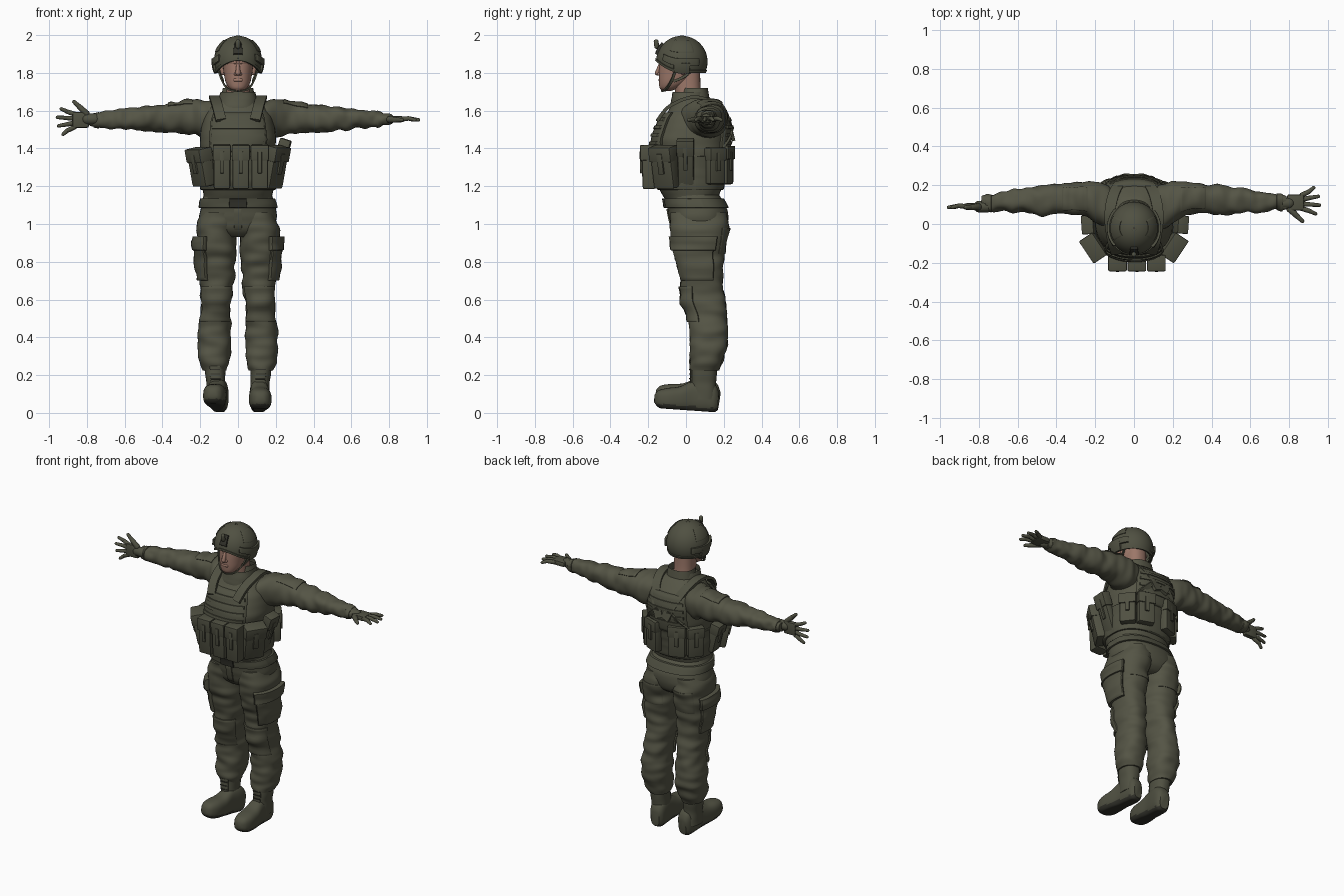
import bpy, bmesh
from math import sin, cos, radians, copysign, pi
from mathutils import Vector, Matrix, noise

cube = bpy.data.objects.get("Cube")
if cube:
    bpy.data.objects.remove(cube)


def material(name, *rgb):
    m = bpy.data.materials.new(name)
    m.use_nodes = True
    m.diffuse_color = (*rgb, 1)
    bsdf = m.node_tree.nodes["Principled BSDF"]
    bsdf.inputs["Base Color"].default_value = (*rgb, 1)
    bsdf.inputs["Roughness"].default_value = 0.85
    return m


CLOTH = material("olive cloth", .09, .09, .06)
GEAR = material("olive gear", .08, .081, .054)
DARK = material("dark rubber", .032, .032, .024)
SKIN = material("skin", .33, .185, .14)


def finish(name, bm, *mats, angle=45):
    bmesh.ops.recalc_face_normals(bm, faces=bm.faces[:])
    mesh = bpy.data.meshes.new(name)
    bm.to_mesh(mesh)
    bm.free()
    obj = bpy.data.objects.new(name, mesh)
    bpy.context.collection.objects.link(obj)
    for m in mats:
        mesh.materials.append(m)
    bpy.ops.object.select_all(action='DESELECT')
    obj.select_set(True)
    bpy.context.view_layer.objects.active = obj
    bpy.ops.object.shade_smooth_by_angle(angle=radians(angle))
    return obj


def section(rings, t):
    """Smoothly interpolate (position, centre a, centre b, radius a, radius b)."""
    last = len(rings) - 1
    i = 0
    while i < last - 1 and rings[i + 1][0] <= t:
        i += 1
    h = rings[i + 1][0] - rings[i][0]
    f = (t - rings[i][0]) / h

    def slope(j, k):
        lo, hi = rings[max(j - 1, 0)], rings[min(j + 1, last)]
        return (hi[k] - lo[k]) / (hi[0] - lo[0])
    out = []
    for k in range(1, 5):
        p, q = rings[i][k], rings[i + 1][k]
        g = 1 - f
        out.append(p * g * g * (1 + 2 * f) + q * f * f * (3 - 2 * f)
                   + h * f * g * (g * slope(i, k) - f * slope(i + 1, k)))
    return out


def surface(rings, axis='z', side=1, fold=0.0, power=.85):
    def at(t, ang, off=0.0):
        a, b, ra, rb = section(rings, t)
        c, s = (copysign(abs(v) ** power, v) for v in (cos(ang), sin(ang)))
        if fold:
            off += fold * noise.noise(Vector((c * .8 + side, s * .8, t * 20)))
        u, v = a + (ra + off) * c, b + (rb + off) * s
        x, y, z = {'z': (u, v, t), 'x': (t, u, v), 'y': (u, t, v)}[axis]
        return Vector((x * side, y, z))
    at.span = rings[0][0], rings[-1][0]
    return at


def grid(bm, rows, wrap):
    vs = [[bm.verts.new(p) for p in row] for row in rows]
    n = len(vs[0])
    for r, q in zip(vs, vs[1:]):
        for j in range(n if wrap else n - 1):
            k = (j + 1) % n
            bm.faces.new((r[j], r[k], q[k], q[j]))
    return vs


def tube(name, mat, at, steps=40, n=36, caps=True):
    bm = bmesh.new()
    t0, t1 = at.span
    vs = grid(bm, [[at(t0 + (t1 - t0) * i / steps, 2 * pi * j / n) for j in range(n)]
                   for i in range(steps + 1)], True)
    if caps:
        bm.faces.new(vs[0])
        bm.faces.new(vs[-1])
    return finish(name, bm, mat)


def patch(name, mat, at, t0, t1, a0, a1, off, n=12):
    """Raised panel that follows a surface; angles in degrees."""
    k = [0, 0, .03] + [i / n for i in range(1, n)] + [.97, 1, 1]
    def lift(i):
        return (-.006, off * .7)[i] if i < 2 else off
    m = len(k) - 1
    rows = [[at(t0 + (t1 - t0) * f, radians(a0 + (a1 - a0) * g),
                min(lift(i), lift(m - i), lift(j), lift(m - j)))
             for j, g in enumerate(k)] for i, f in enumerate(k)]
    bm = bmesh.new()
    grid(bm, rows, False)
    return finish(name, bm, mat)


def add_box(bm, size, matrix, bevel=.01):
    part = bmesh.new()
    bmesh.ops.create_cube(part, size=1, matrix=Matrix.Diagonal((*size, 1)))
    bmesh.ops.bevel(part, geom=part.edges[:], offset=bevel, segments=2, profile=.6, affect='EDGES')
    part.transform(matrix)
    tmp = bpy.data.meshes.new("tmp")
    part.to_mesh(tmp)
    bm.from_mesh(tmp)
    bpy.data.meshes.remove(tmp)
    part.free()


def add_capsule(bm, p, q, r0, r1):
    p, q = Vector(p), Vector(q)
    d = q - p
    new = bmesh.ops.create_uvsphere(bm, u_segments=12, v_segments=9, radius=1)["verts"]
    turn = d.to_track_quat('Z', 'Y').to_matrix()
    for v in new:
        r, base = (r1, q) if v.co.z > 0 else (r0, p)
        v.co = base + turn @ (v.co * r)


def ribbon(name, mat, pts, width, thick=.012, lateral=(1, 0, 0)):
    """Flat strap swept through a few points."""
    pts = [Vector(p) for p in pts]
    path = []
    for i in range(len(pts) - 1):
        a, b = pts[max(i - 1, 0)], pts[min(i + 2, len(pts) - 1)]
        for f in [j / 8 for j in range(8)] + ([1] if i == len(pts) - 2 else []):
            m0, m1 = (pts[i + 1] - a) / 2, (b - pts[i]) / 2
            g = 1 - f
            path.append(pts[i] * g * g * (1 + 2 * f) + pts[i + 1] * f * f * (3 - 2 * f)
                        + f * g * (g * m0 - f * m1))
    rows = []
    for i, p in enumerate(path):
        tan = (path[min(i + 1, len(path) - 1)] - path[max(i - 1, 0)]).normalized()
        up = Vector(lateral).cross(tan).normalized()
        lat = tan.cross(up) * width / 2
        up *= thick / 2
        rows.append([p - lat - up, p + lat - up, p + lat + up, p - lat + up])
    bm = bmesh.new()
    vs = grid(bm, rows, True)
    bm.faces.new(vs[0])
    bm.faces.new(vs[-1])
    return finish(name, bm, mat)


# Torso, hips and collar
torso = surface([(1.13, 0, .03, .178, .14), (1.2, 0, .02, .19, .17), (1.32, 0, .02, .195, .185),
                 (1.45, 0, .03, .2, .195), (1.55, 0, .045, .185, .175), (1.62, 0, .05, .15, .13),
                 (1.67, 0, .03, .095, .095)], fold=.006)
tube("torso", CLOTH, torso)
hips = surface([(.93, 0, .07, .1, .1), (.96, 0, .07, .17, .135), (1.02, 0, .068, .205, .155),
                (1.08, 0, .06, .2, .158), (1.16, 0, .03, .18, .142)], fold=.005)
tube("hips", CLOTH, hips, 20)
patch("belt", GEAR, hips, 1.085, 1.135, 0, 360, .012, 40)
patch("belt_buckle", DARK, hips, 1.085, 1.135, -100, -80, .02, 4)
patch("fly", CLOTH, hips, .97, 1.08, -94, -86, .006, 4)
tube("collar", CLOTH, surface([(1.6, 0, .03, .115, .115), (1.66, 0, .02, .1, .1),
                               (1.7, 0, .02, .092, .092)], fold=.006), 12, caps=False)
tube("collar_rim", CLOTH, surface([(1.66, 0, .045, .092, .08), (1.72, 0, .045, .08, .07)]), 6, caps=False)

# Head and face
tube("neck", SKIN, surface([(1.6, 0, .025, .068, .07), (1.7, 0, .01, .062, .068), (1.82, 0, 0, .062, .075)]), 10)
tube("head", SKIN, surface([(1.705, 0, -.1, .02, .022), (1.715, 0, -.092, .042, .045),
                            (1.745, 0, -.068, .063, .075), (1.79, 0, -.045, .074, .099),
                            (1.84, 0, -.036, .08, .105), (1.9, 0, -.03, .085, .105)], power=.92), 20)
bm = bmesh.new()
add_capsule(bm, (0, -.138, 1.84), (0, -.151, 1.8), .009, .014)
add_capsule(bm, (-.016, -.138, 1.762), (.016, -.138, 1.762), .009, .009)
add_capsule(bm, (0, -.115, 1.72), (0, -.118, 1.726), .02, .02)
for s in (-1, 1):
    add_capsule(bm, (s * .015, -.134, 1.856), (s * .052, -.112, 1.856), .01, .01)
    add_capsule(bm, (s * .01, -.144, 1.794), (s * .012, -.142, 1.794), .009, .009)
    add_capsule(bm, (s * .08, -.015, 1.8), (s * .086, -.008, 1.84), .012, .018)
finish("face_features", bm, SKIN)

# Helmet shell: lower at the sides and nape, higher over the brow
def shell(f, ang, off=0):
    front = max(0, -sin(ang)) ** 2
    th = f * radians(116 - 28 * front)
    return Vector((sin(th) * cos(ang) * (.128 + off), -.022 + sin(th) * sin(ang) * (.136 + off),
                   1.86 + cos(th) * (.136 + off)))
shell.span = (.02, 1)
helmet = tube("helmet", GEAR, shell, 20, 40, caps=False)
solid = helmet.modifiers.new("thickness", 'SOLIDIFY')
solid.thickness = .012
solid.offset = -1
patch("helmet_crown", GEAR, shell, .01, .06, 0, 360, .001, 20)
patch("helmet_rim", GEAR, shell, .94, 1, 0, 360, .005, 40)
patch("helmet_mount", DARK, shell, .52, .84, -101, -79, .012, 5)
bm = bmesh.new()
add_capsule(bm, (0, -.155, 1.94), (0, -.158, 1.965), .013, .013)
finish("mount_clip", bm, GEAR)
for s, label in ((1, "left"), (-1, "right")):
    mid = 0 if s > 0 else 180
    patch(label + "_helmet_rail", GEAR, shell, .72, .86, mid - 45, mid + 40, .012)
    patch(label + "_ear_guard", GEAR, shell, .8, 1, mid - 18, mid + 18, .012)
    patch(label + "_crown_pad", GEAR, shell, .3, .6, mid - 30, mid + 30, .004)
    ribbon(label + "_chin_strap", GEAR, [(s * .108, -.05, 1.83), (s * .085, -.075, 1.76),
           (s * .052, -.105, 1.715), (0, -.125, 1.703)], .014, .008, (0, 1, .3))
    ribbon(label + "_nape_strap", GEAR, [(s * .1, .04, 1.82), (s * .088, -.01, 1.78),
           (s * .078, -.065, 1.755)], .014, .008, (0, 0, 1))

# Vest panels and webbing
patch("front_plate", GEAR, torso, 1.38, 1.59, -132, -48, .02)
patch("back_plate", GEAR, torso, 1.36, 1.6, 50, 130, .018)
patch("cummerbund", GEAR, torso, 1.18, 1.36, 0, 360, .012, 48)
for i in range(4):
    z = 1.42 + i * .042
    patch("front_webbing", GEAR, torso, z, z + .018, -128, -52, .026)
    patch("back_webbing", GEAR, torso, z, z + .018, 55, 125, .023)


def pouch(name, ang, width, z0, z1, depth, lean=0, shift=0):
    z = (z0 + z1) / 2
    yaw = radians(ang)
    place = (Matrix.Translation(torso(z, yaw, depth * .4)) @ Matrix.Rotation(yaw + pi / 2, 4, 'Z')
             @ Matrix.Translation((shift, 0, 0)) @ Matrix.Rotation(radians(lean), 4, 'X'))
    h = z1 - z0
    bm = bmesh.new()
    add_box(bm, (width, depth, h), place, .014)
    add_box(bm, (width + .008, depth + .01, h * .36), place @ Matrix.Translation((0, -.002, h * .34)), .008)
    add_box(bm, (width * .25, .012, h * .5), place @ Matrix.Translation((0, -depth / 2 - .004, h * .12)), .003)
    finish(name, bm, GEAR)


for i in range(3):
    pouch("magazine_pouch", -90, .088, 1.185, 1.415, .075, 2, (i - 1) * .1 + .015)
pouch("right_utility_pouch", -146, .13, 1.2, 1.4, .075, 12)
pouch("left_utility_pouch", -34, .13, 1.19, 1.41, .075, 12)
pouch("left_tall_pouch", -4, .085, 1.2, 1.45, .05, 18)
pouch("right_side_pouch", 184, .09, 1.2, 1.39, .055, 14)
pouch("left_rear_pouch", 38, .1, 1.21, 1.4, .05)
pouch("right_rear_pouch", 142, .1, 1.21, 1.4, .05)
for i in (-1, 1):
    pouch("back_pouch", 90 + i * 20, .105, 1.21, 1.41, .05)

# Arms, legs, gloves and boots
ARM = [(.07, .06, 1.55, .09, .07), (.16, .095, 1.553, .115, .1), (.25, .127, 1.565, .09, .092),
       (.36, .13, 1.56, .078, .076), (.46, .12, 1.558, .077, .07), (.56, .12, 1.556, .064, .058),
       (.68, .115, 1.555, .051, .046), (.755, .11, 1.553, .04, .036), (.785, .108, 1.553, .033, .028)]
LEG = [(.225, .122, .1, .062, .074), (.27, .125, .107, .08, .088), (.38, .124, .122, .089, .1),
       (.5, .12, .115, .08, .102), (.6, .115, .092, .08, .115), (.7, .112, .083, .092, .11),
       (.85, .115, .07, .103, .135), (.98, .11, .07, .108, .155), (1.06, .09, .065, .1, .15)]
FOOT = [(-.172, 0, .055, .02, .02), (-.155, 0, .055, .042, .042), (-.11, 0, .055, .058, .058),
        (-.04, 0, .062, .058, .066), (.03, 0, .08, .05, .084), (.1, 0, .085, .05, .088),
        (.145, 0, .075, .045, .075), (.165, 0, .065, .03, .05)]

for s, label in ((1, "left"), (-1, "right")):
    arm = surface(ARM, 'x', s, .014)
    tube(label + "_sleeve", CLOTH, arm, 70)
    patch(label + "_sleeve_cuff", CLOTH, arm, .735, .765, 0, 360, .004, 24)
    patch(label + "_arm_pocket", CLOTH, arm, .24, .37, 50, 130, .006)
    leg = surface(LEG, 'z', s, .013)
    tube(label + "_trouser_leg", CLOTH, leg, 80)
    patch(label + "_cargo_pocket", CLOTH, leg, .7, .93, -62, 28, .018)
    patch(label + "_pocket_flap", CLOTH, leg, .86, .935, -66, 32, .025)
    patch(label + "_knee_pad", CLOTH, leg, .48, .67, -150, -25, .01)
    patch(label + "_seat_patch", CLOTH, leg, .84, .98, 50, 130, .004)
    ribbon(label + "_shoulder_strap", GEAR, [(s * .09, -.15, 1.55), (s * .11, -.085, 1.625),
           (s * .125, .04, 1.672), (s * .105, .15, 1.635), (s * .06, .222, 1.54), (s * .02, .25, 1.45)], .055, .018)
    ribbon(label + "_back_strap", GEAR, [(s * .03, .245, 1.5), (s * .1, .222, 1.44), (s * .165, .16, 1.36)], .04)

    # Glove: palm down on the left, turned thumb up on the right
    bm = bmesh.new()
    add_capsule(bm, (-.02, 0, 0), (.02, 0, 0), .031, .03)
    add_box(bm, (.09, .084, .034), Matrix.Translation((.055, .004, 0)), .014)
    for i, reach in enumerate((.158, .178, .172, .148)):
        y = -.03 + i * .023
        knuckle = (.125, y * 1.45 + .004, .004)
        add_capsule(bm, (.088, y + .003, 0), knuckle, .0135, .012)
        add_capsule(bm, knuckle, (reach, y * 1.95 + .004, -.004), .012, .009)
    add_capsule(bm, (.025, -.03, -.002), (.062, -.066, -.004), .018, .014)
    add_capsule(bm, (.062, -.066, -.004), (.09, -.092, -.004), .014, .01)
    turn = Matrix.Identity(4) if s > 0 else Matrix.Rotation(-pi / 2, 4, 'X')
    bm.transform(Matrix.Translation((s * .778, .107 if s > 0 else .09, 1.555))
                 @ Matrix.Diagonal((s, 1, 1, 1)) @ turn)
    finish(label + "_glove", bm, GEAR)

    # Boot with dark sole, shaft and laces
    boot = tube(label + "_boot", GEAR, surface(FOOT, 'y', s, power=.75), 44)
    mesh = boot.data
    mesh.materials.append(DARK)
    for v in mesh.vertices:
        v.co.z = max(v.co.z, .004)
    for p in mesh.polygons:
        p.material_index = int(p.center.z < .026)
    lift, yaw = (4, 2) if s > 0 else (9, -7)
    boot.matrix_world = (Matrix.Translation((s * .115, 0, 0)) @ Matrix.Rotation(radians(yaw), 4, 'Z')
                         @ Matrix.Translation((0, .15, 0)) @ Matrix.Rotation(radians(-lift), 4, 'X')
                         @ Matrix.Translation((0, -.15, 0)))
    shaft = surface([(.07, .117, .092, .05, .07), (.15, .117, .092, .05, .066),
                     (.2, .12, .095, .053, .068), (.26, .122, .098, .058, .07)], 'z', s, .003)
    tube(label + "_boot_shaft", GEAR, shaft, 16)
    patch(label + "_boot_tongue", GEAR, shaft, .12, .25, -115, -65, .006)
    for i in range(5):
        z = .13 + i * .024
        patch(label + "_boot_lace", DARK, shaft, z, z + .006, -112, -68, .01, 5)
